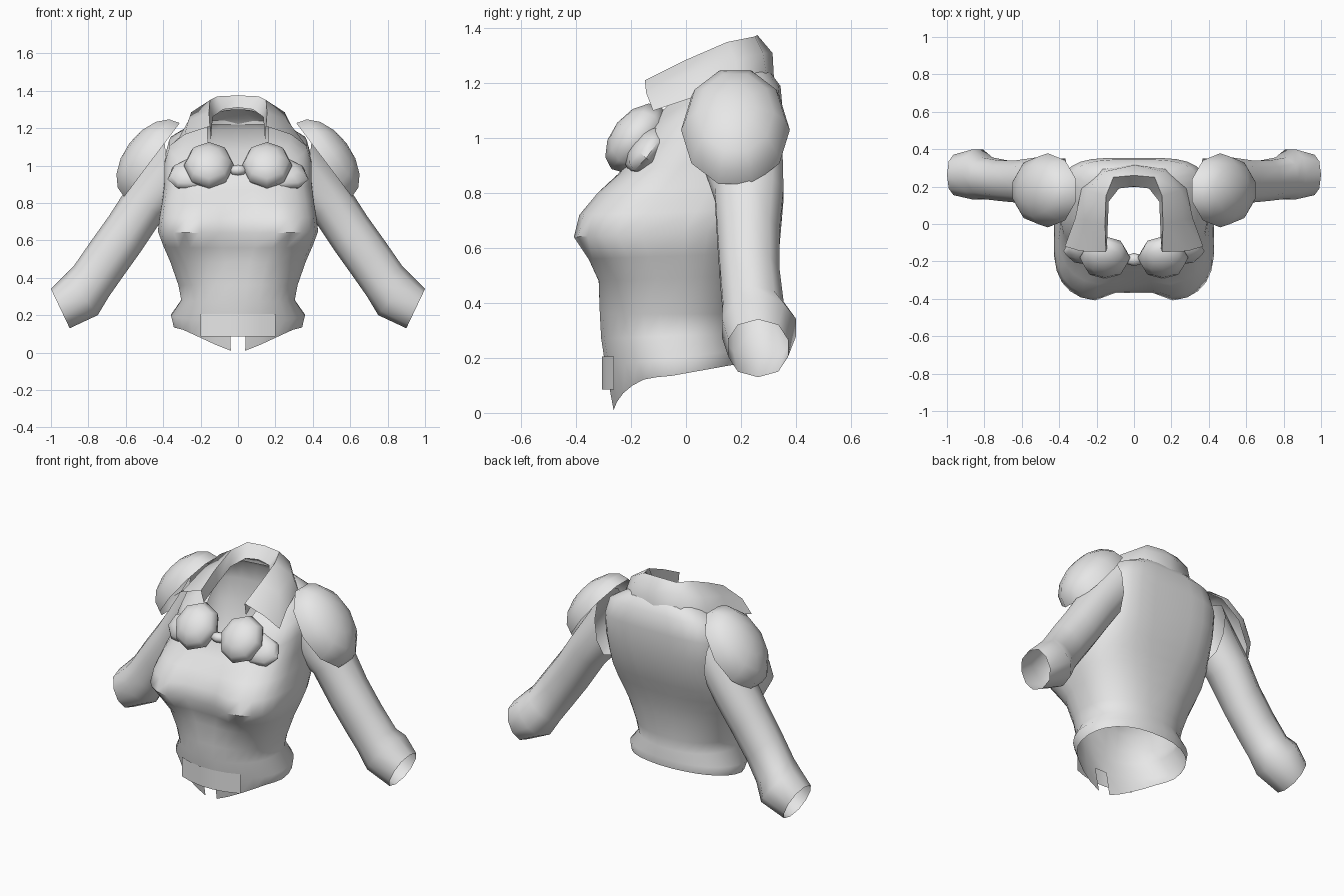
import bpy, bmesh, math
from mathutils import Vector, Matrix

if "Cube" in bpy.data.objects:
    bpy.data.objects.remove(bpy.data.objects["Cube"])

grey = bpy.data.materials.new("light_grey_cloth")
grey.diffuse_color = (0.8, 0.8, 0.8, 1)
grey.use_nodes = True
grey.node_tree.nodes["Principled BSDF"].inputs["Base Color"].default_value = grey.diffuse_color


def finish(name, bm, angle=50):
    bmesh.ops.recalc_face_normals(bm, faces=bm.faces)
    me = bpy.data.meshes.new(name)
    bm.to_mesh(me)
    bm.free()
    ob = bpy.data.objects.new(name, me)
    bpy.context.collection.objects.link(ob)
    me.materials.append(grey)
    bpy.ops.object.select_all(action='DESELECT')
    ob.select_set(True)
    bpy.context.view_layer.objects.active = ob
    bpy.ops.object.shade_smooth_by_angle(angle=math.radians(angle))
    return ob


def loft(name, rings, closed=True, skip=lambda r, i: False, angle=50):
    """Skin a list of equally long point rows."""
    bm = bmesh.new()
    rows = [[bm.verts.new(p) for p in ring] for ring in rings]
    n = len(rows[0])
    for r in range(len(rows) - 1):
        for i in range(n if closed else n - 1):
            if not skip(r, i):
                j = (i + 1) % n
                bm.faces.new((rows[r][i], rows[r][j], rows[r + 1][j], rows[r + 1][i]))
    return finish(name, bm, angle)


def ellipsoid(name, centre, radii, rot, segs, rings, cut=None):
    bm = bmesh.new()
    bmesh.ops.create_uvsphere(bm, u_segments=segs, v_segments=rings, radius=1)
    if cut is not None:  # open the underside to leave a dome
        low = [v for v in bm.verts if v.co.z < cut]
        bmesh.ops.delete(bm, geom=low, context='VERTS')
    m = Matrix.Translation(centre) @ rot @ Matrix.Diagonal((*radii, 1))
    bmesh.ops.transform(bm, matrix=m, verts=bm.verts)
    return finish(name, bm)


def spow(v, e):
    return math.copysign(abs(v) ** e, v)


def hem_height(x, y):
    """Low points beside the front notch, rising to the sides and back."""
    if y < -0.08:
        return min(0.13, 0.01 + 0.46 * max(0, abs(x) - 0.05))
    return 0.13 + 0.05 * min(1, (y + 0.08) / 0.28)


# Torso shell: front height, back height, half width, front y, back y, dip, front and back squareness
SECTIONS = [
    (0.00, 0.18, 0.345, -0.265, 0.21, 0, 1, 0.9),
    (0.17, 0.23, 0.36, -0.295, 0.215, 0, 1, 0.9),
    (0.27, 0.29, 0.305, -0.31, 0.20, 0, 0.9, 0.9),
    (0.36, 0.36, 0.32, -0.315, 0.20, 0, 0.85, 0.85),
    (0.48, 0.50, 0.365, -0.335, 0.22, 0.02, 0.8, 0.8),
    (0.56, 0.58, 0.40, -0.375, 0.24, 0.06, 0.7, 0.75),
    (0.64, 0.66, 0.43, -0.43, 0.265, 0.11, 0.66, 0.7),
    (0.72, 0.74, 0.42, -0.41, 0.295, 0.10, 0.66, 0.6),
    (0.80, 0.84, 0.405, -0.34, 0.325, 0.05, 0.68, 0.55),
    (0.87, 0.95, 0.395, -0.255, 0.345, 0.01, 0.75, 0.5),
    (0.91, 1.08, 0.395, -0.215, 0.355, 0, 0.8, 0.5),
    (0.94, 1.19, 0.37, -0.20, 0.345, 0, 0.9, 0.55),
    (0.96, 1.25, 0.28, -0.19, 0.30, 0, 0.9, 0.65),
    (0.95, 1.30, 0.165, -0.19, 0.23, 0, 0.8, 0.8),
]
N = 28
torso = []
for k, (zf, zb, w, yf, yb, dip, ef, eb) in enumerate(SECTIONS):
    ring = []
    for i in range(N):
        a = 2 * math.pi * (i + 0.5) / N
        e = ef if math.cos(a) > 0 else eb
        x = w * spow(math.sin(a), e)
        y = (yf + yb) / 2 - (yb - yf) / 2 * spow(math.cos(a), e)
        t = (y - yf) / (yb - yf)
        z = zf + (zb - zf) * (t ** 0.6 if k > 9 else t)
        if k == 0:
            z = hem_height(x, y)
        if y < 0:
            y += dip * math.exp(-(x / 0.13) ** 2)
        ring.append((x, y, z))
    torso.append(ring)
# The lowest front centre face is left out as the hem notch
loft("torso", torso, skip=lambda r, i: r == 0 and i == N - 1)

# Folded collar: stand, fold, middle and outer edge, each as a half path
COLLAR = [
    [(0, .20, 1.31), (.08, .19, 1.30), (.135, .12, 1.26), (.14, 0, 1.20), (.145, -.13, 1.13)],
    [(0, .26, 1.375), (.11, .25, 1.37), (.15, .15, 1.35), (.155, 0, 1.285), (.15, -.15, 1.21)],
    [(0, .315, 1.31), (.16, .28, 1.31), (.25, .18, 1.285), (.265, .02, 1.24), (.285, -.145, 1.165)],
    [(0, .32, 1.22), (.17, .295, 1.22), (.28, .19, 1.20), (.315, .03, 1.15), (.37, -.12, 1.10)],
]
loft("collar", [[(-x, y, z) for x, y, z in half[:0:-1]] + half for half in COLLAR],
     closed=False, angle=45)

# Belt plate on the lower front
xs = [-0.2, -0.12, -0.04, 0.04, 0.12, 0.2]
arc = [(x, -0.307 + 0.045 * (x / 0.2) ** 2) for x in xs]
loft("belt_plate", [[(x, y, z) for x, y in arc] for z in (0.085, 0.205)], closed=False)

# Sleeve sections: upper edge (x, z), lower edge (x, z), front y, back y
SLEEVE = [
    (.40, 1.18, .35, .78, .05, .355),
    (.60, .87, .40, .72, .10, .36),
    (.69, .73, .52, .54, .11, .345),
    (.79, .59, .62, .40, .12, .345),
    (.88, .46, .69, .30, .13, .36),
    (.92, .42, .75, .20, .125, .405),
    (1.0, .34, .90, .13, .15, .375),
]
for s, side in ((-1, "right"), (1, "left")):
    rings = []
    for xt, zt, xb, zb, y0, y1 in SLEEVE:
        ring = []
        for i in range(10):
            a = 2 * math.pi * i / 10
            f = (1 + math.cos(a)) / 2
            ring.append((s * (xb + (xt - xb) * f),
                         (y0 + y1) / 2 + (y1 - y0) / 2 * spow(math.sin(a), 0.8),
                         zb + (zt - zb) * f))
        rings.append(ring)
    loft(side + "_sleeve", rings)

    # Shoulder dome tilted along the arm
    ellipsoid(side + "_shoulder_pad", Vector((s * 0.46, 0.18, 1.03)), (0.26, 0.198, 0.15),
              Matrix.Rotation(s * math.radians(53), 4, 'Y'), 10, 8, cut=-0.2)

    # Round chest bow lobe with a flat flap behind it
    ellipsoid(side + "_bow_lobe", Vector((s * 0.155, -0.18, 1.0)), (0.135, 0.145, 0.09),
              Matrix.Rotation(math.radians(51), 4, 'X'), 8, 6)
    ellipsoid(side + "_bow_flap", Vector((s * 0.245, -0.145, 0.955)), (0.135, 0.10, 0.055),
              Matrix.Rotation(s * math.radians(12), 4, 'Y') @ Matrix.Rotation(math.radians(51), 4, 'X'),
              8, 6)

# Small knot joining the bow lobes
ellipsoid("bow_knot", Vector((0, -0.19, 0.975)), (0.05, 0.035, 0.03), Matrix.Identity(4), 8, 4)
